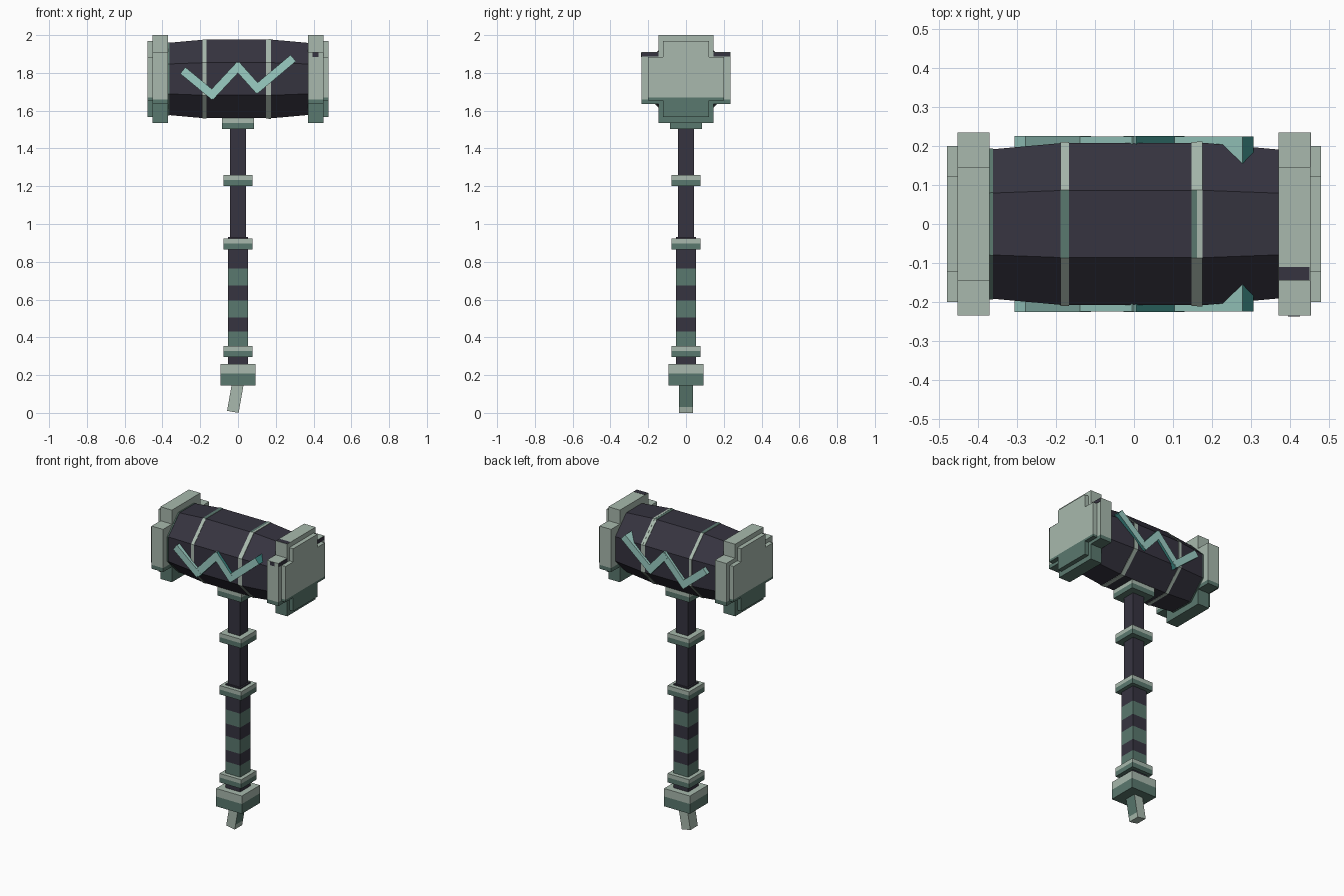
import bpy, bmesh, math
from mathutils import Vector, Matrix

cube = bpy.data.objects.get("Cube")
if cube:
    bpy.data.objects.remove(cube, do_unlink=True)


def material(name, rgb):
    linear = [((c / 255 + 0.055) / 1.055) ** 2.4 for c in rgb] + [1]
    m = bpy.data.materials.new(name)
    m.use_nodes = True
    m.diffuse_color = linear
    m.node_tree.nodes["Principled BSDF"].inputs["Base Color"].default_value = linear
    return m


SAGE = material("pale sage", (168, 185, 173))
MOSS = material("dark sage", (90, 120, 110))
IRON = material("dark iron", (54, 52, 64))
GLOW = material("pale teal", (155, 205, 195))
TEAL = material("deep teal", (62, 140, 135))


def finish(name, bm, mats, rule=None):
    bmesh.ops.recalc_face_normals(bm, faces=bm.faces)
    if rule:
        for f in bm.faces:
            f.material_index = rule(f.calc_center_median(), f.normal)
    mesh = bpy.data.meshes.new(name)
    bm.to_mesh(mesh)
    bm.free()
    for m in mats:
        mesh.materials.append(m)
    ob = bpy.data.objects.new(name, mesh)
    bpy.context.collection.objects.link(ob)
    return ob


def cut(bm, co, normal):
    bmesh.ops.bisect_plane(bm, geom=bm.verts[:] + bm.edges[:] + bm.faces[:],
                           plane_co=co, plane_no=normal)


def box(name, lo, hi, mats, cuts=(), rule=None, turn=None):
    """Box between two corners, cut at the given heights, optionally turned."""
    lo, hi = Vector(lo), Vector(hi)
    bm = bmesh.new()
    bmesh.ops.create_cube(bm, size=1)
    bmesh.ops.scale(bm, vec=hi - lo, verts=bm.verts)
    bmesh.ops.translate(bm, vec=(lo + hi) / 2, verts=bm.verts)
    for z in cuts:
        cut(bm, (0, 0, z), (0, 0, 1))
    if turn:
        bmesh.ops.transform(bm, matrix=turn, verts=bm.verts)
    return finish(name, bm, mats, rule)


def post(name, half, z0, z1, mats, cuts=(), rule=None):
    return box(name, (-half, -half, z0), (half, half, z1), mats, cuts, rule)


def below(z):
    return lambda c, n: int(c.z < z)


def barrel(name, stations, mats, rule=None):
    """Eight-sided body along x from (x, flat-to-centre distance) stations."""
    bm = bmesh.new()
    rings = []
    for x, flat in stations:
        r = flat / math.cos(math.pi / 8)
        angles = [(i + 0.5) * math.pi / 4 for i in range(8)]
        rings.append([bm.verts.new((x, r * math.cos(a), HEAD_Z + r * math.sin(a)))
                      for a in angles])
    for a, b in zip(rings, rings[1:]):
        for i in range(8):
            j = (i + 1) % 8
            bm.faces.new((a[i], a[j], b[j], b[i]))
    bm.faces.new(rings[0])
    bm.faces.new(rings[-1])
    return finish(name, bm, mats, rule)


def cross(name, x0, x1, narrow, wide, arm, tall, split):
    """Cross-shaped slab facing x, dark under the split height."""
    outline = [(narrow, tall[1]), (narrow, arm[1]), (wide, arm[1]),
               (wide, arm[0]), (narrow, arm[0]), (narrow, tall[0])]
    outline += [(-y, z) for y, z in reversed(outline)]
    bm = bmesh.new()
    face = bm.faces.new([bm.verts.new((x0, y, z)) for y, z in outline])
    new = bmesh.ops.extrude_face_region(bm, geom=[face])["geom"]
    bmesh.ops.translate(bm, vec=(x1 - x0, 0, 0),
                        verts=[v for v in new if isinstance(v, bmesh.types.BMVert)])
    cut(bm, (0, 0, split), (0, 0, 1))
    return finish(name, bm, [SAGE, MOSS], below(split))


HEAD_Z = 1.768

# Hammer head with two thin bands and end rims
barrel("head", [(-0.38, 0.19), (-0.18, 0.208), (0.18, 0.208), (0.38, 0.19)], [IRON])
top_dark = lambda c, n: int(n.z > 0.9)
barrel("right_band", [(-0.188, 0.21), (-0.167, 0.21)], [SAGE, MOSS], top_dark)
barrel("left_band_dark", [(0.147, 0.21), (0.162, 0.21)], [SAGE, MOSS], top_dark)
barrel("left_band_pale", [(0.162, 0.211), (0.175, 0.211)], [SAGE])
barrel("right_rim", [(-0.372, 0.193), (-0.362, 0.194)], [MOSS])

# Striking caps, each a thick cross with a thinner plate outside
for side, label in ((-1, "right"), (1, "left")):
    cross(label + "_cap", side * 0.37, side * 0.452, 0.145, 0.235,
          (1.635, 1.91), (1.535, 2.0), 1.66)
    cross(label + "_cap_plate", side * 0.452, side * 0.48, 0.123, 0.2,
          (1.655, 1.885), (1.567, 1.97), 1.67)

# Dark chips inlaid in the left cap
box("cap_top_chip", (0.372, -0.143, 1.996), (0.45, -0.11, 2.001), [IRON])
box("cap_front_chip", (0.395, -0.237, 1.885), (0.425, -0.232, 1.909), [IRON])
for s in (-1, 1):
    ys = sorted((s * 0.146, s * 0.234))
    box("cap_side_chip", (0.448, ys[0], 1.886), (0.454, ys[1], 1.909), [IRON])

# Zigzag bolt running through the head, showing front and back
bolt = [(-0.28, 1.803), (-0.137, 1.685), (0, 1.832), (0.102, 1.718), (0.28, 1.868)]
for i, (a, b) in enumerate(zip(bolt, bolt[1:])):
    dx, dz = b[0] - a[0], b[1] - a[1]
    half = math.hypot(dx, dz) / 2 + 0.016
    middle = Vector(((a[0] + b[0]) / 2, 0, (a[1] + b[1]) / 2))
    turn = Matrix.Translation(middle) @ Matrix.Rotation(-math.atan2(dz, dx), 4, "Y")
    depth = 0.225 - 0.001 * (i % 2)
    box("bolt_stroke", (-half, -depth, -0.022), (half, depth, 0.022), [GLOW, TEAL],
        rule=lambda c, n: int(n.z < -0.1 or n.x > 0.7), turn=turn)

# Shaft and wrapped grip
post("shaft", 0.042, 0.9, 1.52, [IRON])
wraps = (0.355, 0.43, 0.505, 0.595, 0.675, 0.765)
post("grip", 0.052, 0.25, 0.93, [IRON, MOSS], wraps,
     lambda c, n: sum(c.z > z for z in wraps) % 2 if abs(n.z) < 0.5 else 0)

# Collars, pale above and dark below
for name, half, z0, z1 in (("head_collar", 0.085, 1.503, 1.562),
                           ("upper_collar", 0.077, 1.202, 1.26),
                           ("middle_collar", 0.077, 0.865, 0.922),
                           ("lower_collar", 0.077, 0.297, 0.355),
                           ("pommel", 0.092, 0.145, 0.26)):
    split = z0 + 0.55 * (z1 - z0)
    post(name, half, z0, z1, [SAGE, MOSS], [split], below(split))

# Slanted tip under the pommel
tip_turn = Matrix.Translation((0, 0, 0.16)) @ Matrix.Rotation(math.radians(10), 4, "Y")
box("pommel_tip", (-0.031, -0.038, -0.157), (0.031, 0.038, 0.01), [SAGE, MOSS],
    [-0.125], lambda c, n: int(n.x > 0.8 and c.z > 0.04), turn=tip_turn)
